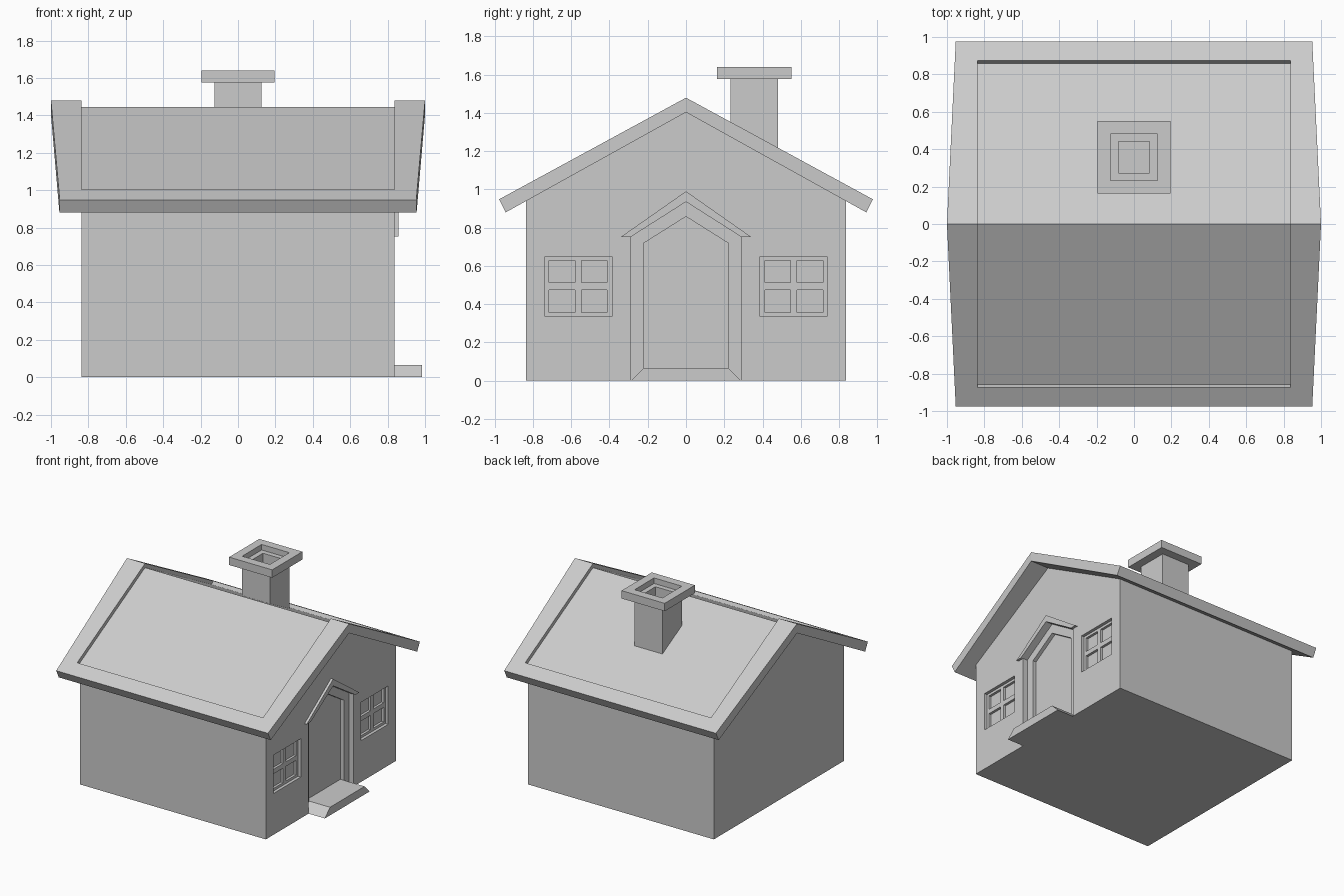
import bpy, bmesh

if "Cube" in bpy.data.objects:
    bpy.data.objects.remove(bpy.data.objects["Cube"])

WALL = 0.837   # half length and half width of the walls


def finish(name, bm):
    bmesh.ops.recalc_face_normals(bm, faces=bm.faces)
    mesh = bpy.data.meshes.new(name)
    bm.to_mesh(mesh)
    bm.free()
    obj = bpy.data.objects.new(name, mesh)
    bpy.context.collection.objects.link(obj)
    return obj


def prism(name, profile, x0, x1, taper=0.0):
    """Extrude a (y, z) profile along x; taper shortens the ends away from y = 0."""
    bm = bmesh.new()
    a = [bm.verts.new((x0, y, z)) for y, z in profile]
    b = [bm.verts.new((x1, y, z)) for y, z in profile]
    bm.faces.new(a)
    bm.faces.new(b)
    for i in range(len(a)):
        j = (i + 1) % len(a)
        bm.faces.new((a[i], a[j], b[j], b[i]))
    if taper:
        bmesh.ops.bisect_plane(bm, geom=bm.verts[:] + bm.edges[:] + bm.faces[:],
                               plane_co=(0, 0, 0), plane_no=(0, 1, 0), dist=1e-5)
        for v in bm.verts:
            v.co.x *= 1 - taper * abs(v.co.y)
    return finish(name, bm)


def mirrored(half):
    """Mirror a half profile in y; points on y = 0 are kept once."""
    return half + [(-y, z) for y, z in reversed(half) if y > 0]


def rect(y0, y1, z0, z1):
    return [(y0, z0), (y1, z0), (y1, z1), (y0, z1)]


def cut(obj, cutter):
    mod = obj.modifiers.new("cut", 'BOOLEAN')
    mod.operation = 'DIFFERENCE'
    mod.solver = 'EXACT'
    mod.object = cutter
    cutter.hide_render = True
    bpy.context.view_layer.update()
    deps = bpy.context.evaluated_depsgraph_get()
    mesh = bpy.data.meshes.new_from_object(obj.evaluated_get(deps))
    obj.modifiers.clear()
    obj.data = mesh
    bpy.data.objects.remove(cutter)


# Walls with gables (tops sink slightly into the roof)
walls = prism("walls", [(-WALL, 0), (WALL, 0), (WALL, 0.957), (0, 1.42), (-WALL, 0.957)], -WALL, WALL)

# Door opening in two steps
for w, shoulder, apex, depth in ((0.288, 0.752, 0.935, 0.04), (0.222, 0.718, 0.858, 0.07)):
    outline = [(-w, -0.1), (w, -0.1), (w, shoulder), (0, apex), (-w, shoulder)]
    cut(walls, prism("door_cutter", outline, WALL - depth, 1.1))

# Windows: recessed frames with four deeper panes
for s in (1, -1):
    cut(walls, prism("window_cutter", rect(s * 0.388, s * 0.737, 0.336, 0.648), WALL - 0.025, 1.1))
    for y0, y1 in ((0.412, 0.545), (0.581, 0.715)):
        for z0, z1 in ((0.357, 0.475), (0.513, 0.628)):
            cut(walls, prism("pane_cutter", rect(s * y0, s * y1, z0, z1), WALL - 0.045, 1.1))

# Doorstep and door hood
prism("doorstep", [(-0.288, 0), (0.288, 0), (0.222, 0.066), (-0.222, 0.066)], WALL - 0.07, 0.984)
prism("door_hood", mirrored([(0, 0.99), (0.34, 0.752), (0.288, 0.752)]) [:3]
      + [(0, 0.935), (-0.288, 0.752), (-0.34, 0.752)], WALL - 0.02, 0.857)

# Roof slab with a recessed panel across both slopes
roof = prism("roof", [(0, 1.479), (0.977, 0.948), (0.942, 0.88), (0, 1.403),
                      (-0.942, 0.88), (-0.977, 0.948)], -1, 1, taper=0.048)
panel = [(0, 1.445), (0.859, 0.978), (0.955, 1.155), (0, 1.7), (-0.955, 1.155), (-0.859, 0.978)]
cut(roof, prism("roof_cutter", panel, -WALL, WALL))

# Chimney: square rings from the stack, over the cap, down into the flue
rings = [(0.125, 1.1), (0.125, 1.576), (0.194, 1.576), (0.194, 1.64),
         (0.125, 1.64), (0.125, 1.595), (0.084, 1.595), (0.084, 1.5)]
bm = bmesh.new()
loops = [[bm.verts.new((sx * r, 0.357 + sy * r, z)) for sx, sy in ((-1, -1), (1, -1), (1, 1), (-1, 1))]
         for r, z in rings]
for lo, hi in zip(loops, loops[1:]):
    for i in range(4):
        j = (i + 1) % 4
        bm.faces.new((lo[i], lo[j], hi[j], hi[i]))
bm.faces.new(loops[0])
bm.faces.new(loops[-1])
finish("chimney", bm)
